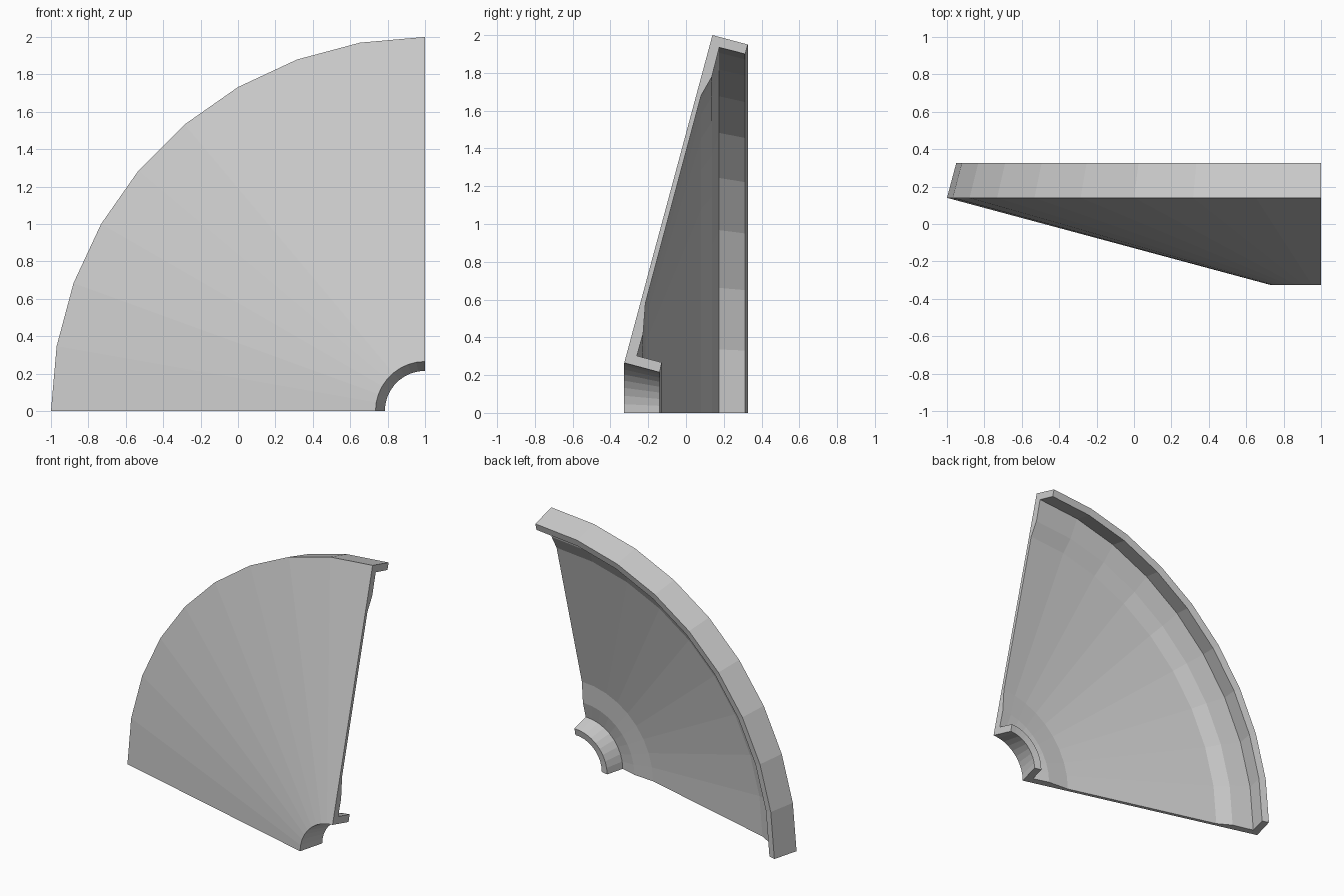
import bpy, bmesh
from math import radians, cos, sin

if "Cube" in bpy.data.objects:
    bpy.data.objects.remove(bpy.data.objects["Cube"])

# Cross-section of the quarter dish as (radius, y), spun about the axis x=1, z=0
PROFILE = [
    (0.265, -0.327), (2.0, 0.14),                      # front cone face
    (1.95, 0.327), (1.90, 0.313), (1.935, 0.176),      # outer rim
    (1.78, 0.137), (1.68, 0.08),                       # thickened band by the rim
    (0.58, -0.215), (0.42, -0.227), (0.302, -0.26),    # thin panel, hub band
    (0.267, -0.128), (0.215, -0.14),                   # hub collar
]
SEGMENTS = 9


def ring(bm, angle):
    return [bm.verts.new((1 + r * cos(angle), y, r * sin(angle))) for r, y in PROFILE]


# Quarter dish panel: swept walls plus two flat end caps
bm = bmesh.new()
rings = [ring(bm, radians(90 + 90 * i / SEGMENTS)) for i in range(SEGMENTS + 1)]
n = len(PROFILE)
for a, b in zip(rings, rings[1:]):
    for j in range(n):
        k = (j + 1) % n
        bm.faces.new((a[j], a[k], b[k], b[j]))
bm.faces.new(rings[0])
bm.faces.new(rings[-1][::-1])
bmesh.ops.recalc_face_normals(bm, faces=bm.faces)

mesh = bpy.data.meshes.new("quarter_dish_panel")
bm.to_mesh(mesh)
bm.free()
bpy.context.collection.objects.link(bpy.data.objects.new("quarter_dish_panel", mesh))
